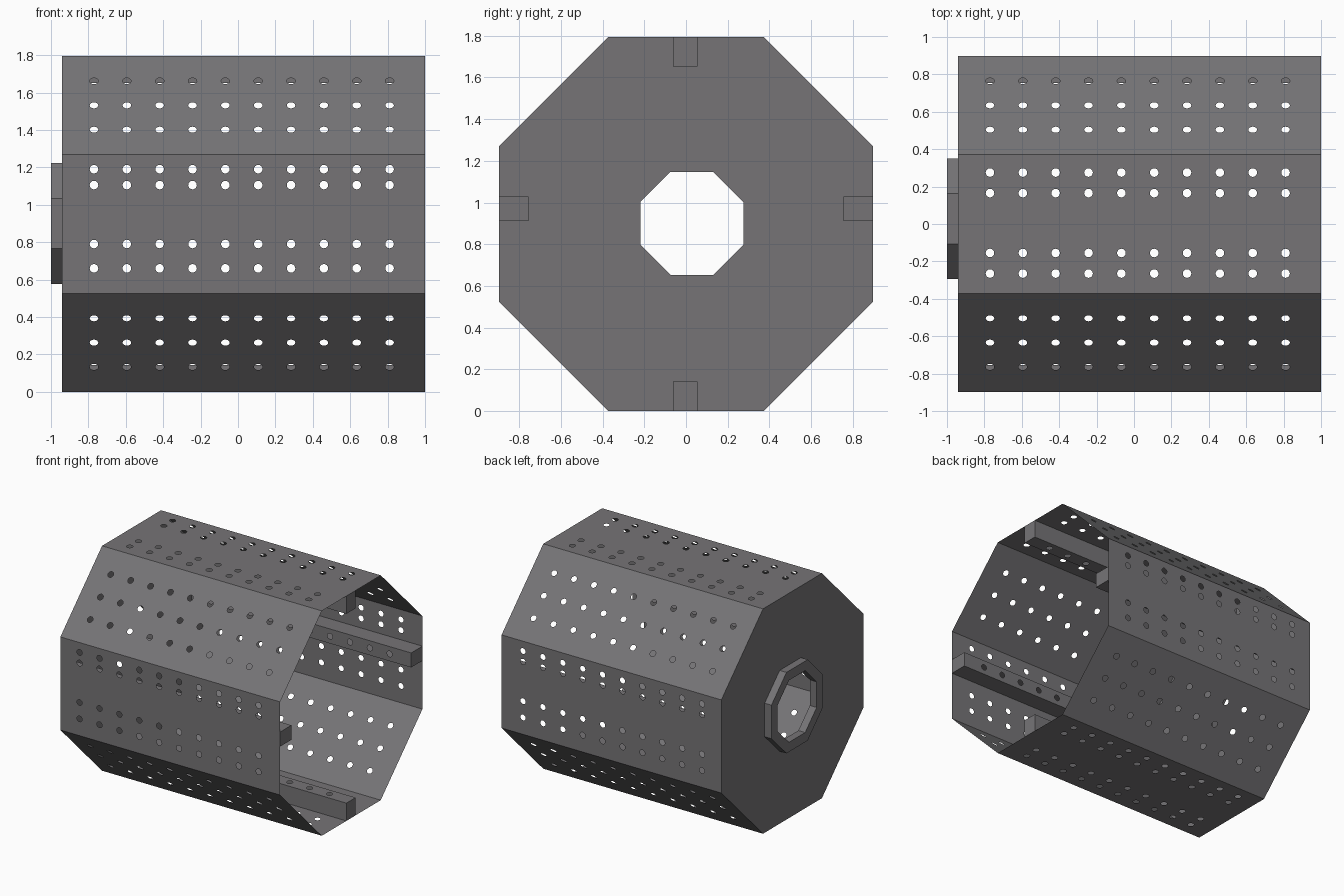
import bpy, bmesh
from math import pi, cos, sin, tan
from mathutils import Matrix, Vector

if "Cube" in bpy.data.objects:
    bpy.data.objects.remove(bpy.data.objects["Cube"], do_unlink=True)

APOTHEM = 0.897
HALF_SIDE = APOTHEM * tan(pi / 8)
X_CLOSED, X_OPEN = -0.94, 1.0
COLUMNS = [-0.77 + 0.1756 * i for i in range(10)]
HOLE_RADIUS = 0.023

steel = bpy.data.materials.new("dark grey steel")
steel.use_nodes = True
steel.diffuse_color = (0.18, 0.175, 0.183, 1)
steel.node_tree.nodes["Principled BSDF"].inputs["Base Color"].default_value = steel.diffuse_color


def finish(name, bm, matrix):
    mesh = bpy.data.meshes.new(name)
    bm.transform(matrix)
    bm.to_mesh(mesh)
    bm.free()
    mesh.materials.append(steel)
    obj = bpy.data.objects.new(name, mesh)
    bpy.context.collection.objects.link(obj)
    return obj


def side_matrix(k):
    """Turn a piece built under the top side to side k of the octagon."""
    return Matrix.Translation((0, 0, APOTHEM)) @ Matrix.Rotation(k * pi / 4, 4, 'X')


def loop(bm, points):
    verts = [bm.verts.new(p) for p in points]
    return [bm.edges.new((a, b)) for a, b in zip(verts, verts[1:] + verts[:1])]


def fill(bm, edges, normal):
    made = bmesh.ops.triangle_fill(bm, edges=edges, normal=normal)["geom"]
    for f in made:
        if isinstance(f, bmesh.types.BMFace):
            f.normal_update()
            if f.normal.dot(normal) < 0:
                f.normal_flip()


def perforated(bm, v0, v1, height, rows, up):
    """Flat sheet along x with rows of round holes."""
    edges = loop(bm, [(X_CLOSED, v0, height), (X_OPEN, v0, height),
                      (X_OPEN, v1, height), (X_CLOSED, v1, height)])
    for x in COLUMNS:
        for v in rows:
            edges += loop(bm, [(x + HOLE_RADIUS * cos(i * pi / 8),
                                v + HOLE_RADIUS * sin(i * pi / 8), height)
                               for i in range(16)])
    fill(bm, edges, Vector((0, 0, up)))


def octagon(x, apothem, y=0.0, z=0.0):
    r = apothem / cos(pi / 8)
    return [(x, y + r * cos((i + 0.5) * pi / 4), z + r * sin((i + 0.5) * pi / 4))
            for i in range(8)]


# Perforated drum sides
top_rows = [0.275, 0.165, -0.155, -0.265]
front_rows = [0.293, 0.208, -0.107, -0.237]
slant_rows = [-0.184, 0, 0.184]
sides = [("top", top_rows), ("upper_front", slant_rows),
         ("front", front_rows), ("lower_front", slant_rows),
         ("bottom", [-v for v in top_rows]), ("lower_back", slant_rows),
         ("back", [-v for v in front_rows]), ("upper_back", slant_rows)]
for k, (label, rows) in enumerate(sides):
    bm = bmesh.new()
    perforated(bm, -HALF_SIDE, HALF_SIDE, APOTHEM, rows, 1)
    finish(label + "_drum_panel", bm, side_matrix(k))

# Hollow lifter bars with holes in their inward faces
BAR_HALF, BAR_DEPTH = 0.058, 0.142
for k, label, v in [(0, "top", -0.004), (2, "front", 0.073),
                    (4, "bottom", 0.004), (6, "back", -0.073)]:
    bm = bmesh.new()
    low, high = APOTHEM - BAR_DEPTH, APOTHEM
    a, b = v - BAR_HALF, v + BAR_HALF
    perforated(bm, a, b, low, [v], -1)
    outline = [(X_CLOSED, a), (X_OPEN, a), (X_OPEN, b), (X_CLOSED, b)]
    for p, q in zip(outline, outline[1:] + outline[:1]):
        bm.faces.new([bm.verts.new(c) for c in
                      ((*p, low), (*q, low), (*q, high), (*p, high))])
    bmesh.ops.remove_doubles(bm, verts=bm.verts, dist=0.0001)
    finish(label + "_lifter_bar", bm, side_matrix(k))

# Closed end plate and octagonal collar around its opening
COLLAR_Y, COLLAR_Z = 0.028, 0.003
bm = bmesh.new()
edges = loop(bm, octagon(X_CLOSED, APOTHEM))
edges += loop(bm, octagon(X_CLOSED, 0.323, COLLAR_Y, COLLAR_Z))
fill(bm, edges, Vector((-1, 0, 0)))
finish("end_plate", bm, side_matrix(0))

bm = bmesh.new()
rings = [[bm.verts.new(p) for p in octagon(x, r, COLLAR_Y, COLLAR_Z)]
         for x, r in [(-1, 0.323), (-1, 0.247), (X_CLOSED, 0.247), (X_CLOSED, 0.323)]]
for r, s in zip(rings, rings[1:] + rings[:1]):
    for i in range(8):
        j = (i + 1) % 8
        bm.faces.new((r[i], r[j], s[j], s[i]))
bmesh.ops.recalc_face_normals(bm, faces=bm.faces)
finish("end_collar", bm, side_matrix(0))
